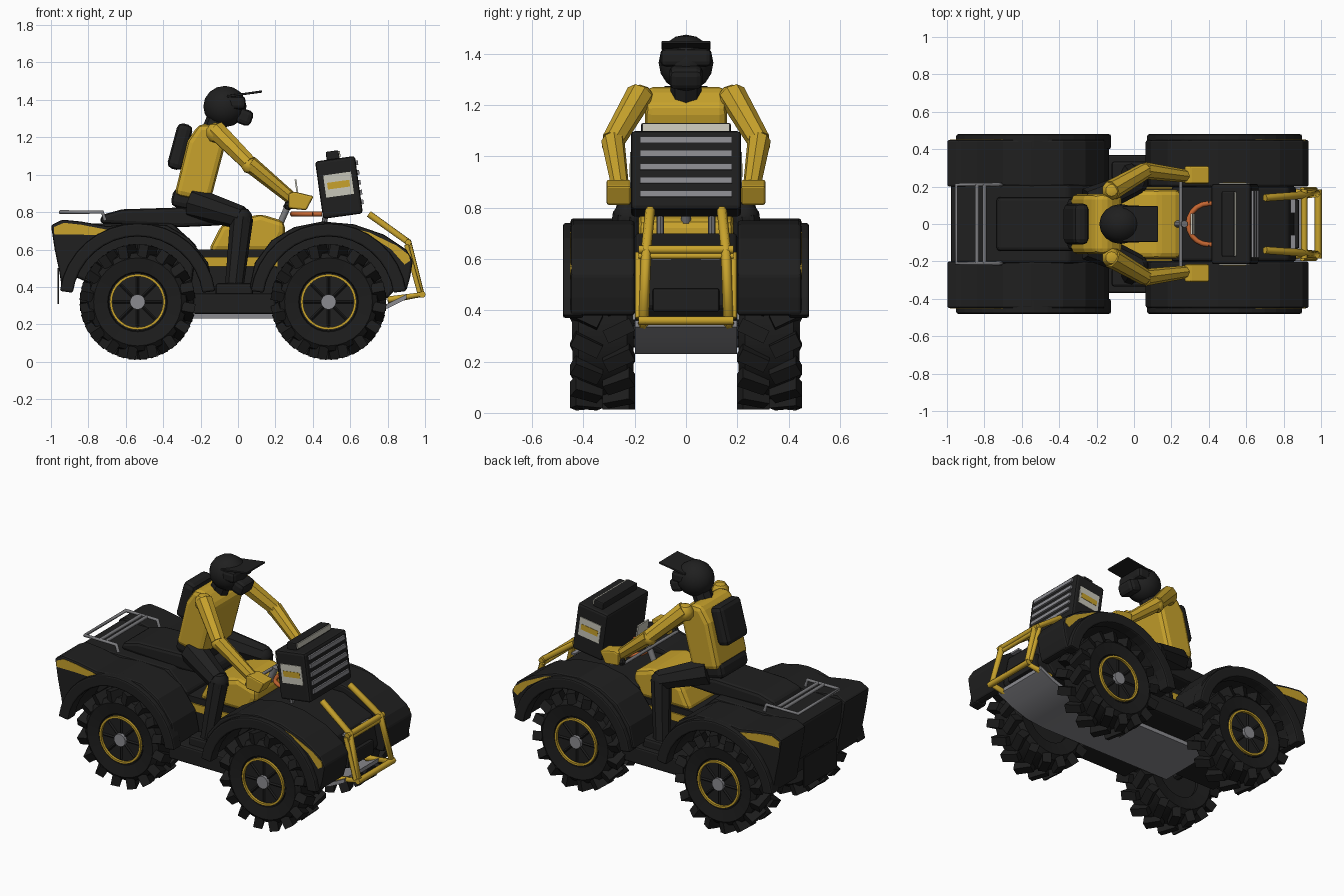
import bpy, bmesh
from math import radians, sin, cos, pi
from mathutils import Vector, Matrix

cube = bpy.data.objects.get("Cube")
if cube:
    bpy.data.objects.remove(cube, do_unlink=True)


def material(name, r, g, b):
    m = bpy.data.materials.new(name)
    m.use_nodes = True
    m.diffuse_color = (r, g, b, 1)
    m.node_tree.nodes["Principled BSDF"].inputs["Base Color"].default_value = (r, g, b, 1)
    return m


YELLOW = material("yellow", .58, .365, .025)
BLACK = material("black", .014, .014, .014)
RUBBER = material("rubber", .012, .012, .012)
GREY = material("metal grey", .2, .2, .21)
SILVER = material("slat silver", .26, .26, .28)
BEIGE = material("pale beige", .58, .57, .49)
ORANGE = material("orange", .55, .13, .03)


def finish(name, bm, mat, mirror=False, bevel=0, smooth=False):
    bmesh.ops.recalc_face_normals(bm, faces=bm.faces)
    me = bpy.data.meshes.new(name)
    bm.to_mesh(me)
    bm.free()
    me.materials.append(mat)
    ob = bpy.data.objects.new(name, me)
    bpy.context.collection.objects.link(ob)
    if bevel:
        mod = ob.modifiers.new("Bevel", "BEVEL")
        mod.width, mod.segments, mod.limit_method = bevel, 2, "ANGLE"
    if mirror:
        mod = ob.modifiers.new("Mirror", "MIRROR")
        mod.use_axis = (False, True, False)
        mod.use_mirror_merge = False
    if smooth:
        bpy.ops.object.select_all(action="DESELECT")
        ob.select_set(True)
        bpy.context.view_layer.objects.active = ob
        bpy.ops.object.shade_smooth_by_angle(angle=radians(35))
    return ob


def prism(name, pts, y0, y1, mat, mirror=False, bevel=0, smooth=False):
    """Side outline (x, z) extruded across y."""
    bm = bmesh.new()
    f = bm.faces.new([bm.verts.new((x, y0, z)) for x, z in pts])
    new = bmesh.ops.extrude_face_region(bm, geom=[f])["geom"]
    bmesh.ops.translate(bm, vec=(0, y1 - y0, 0),
                        verts=[v for v in new if isinstance(v, bmesh.types.BMVert)])
    return finish(name, bm, mat, mirror, bevel, smooth)


def box(name, c, size, mat, tilt=0, mirror=False, bevel=0):
    bm = bmesh.new()
    mtx = Matrix.Translation(c) @ Matrix.Rotation(radians(tilt), 4, "Y") @ Matrix.Diagonal((*size, 1))
    bmesh.ops.create_cube(bm, size=1, matrix=mtx)
    return finish(name, bm, mat, mirror, bevel)


def limb(name, a, b, ra, rb, mat, mirror=True, sides=8):
    a, b = Vector(a), Vector(b)
    bm = bmesh.new()
    mtx = Matrix.Translation((a + b) / 2) @ (b - a).to_track_quat("Z", "Y").to_matrix().to_4x4()
    bmesh.ops.create_cone(bm, cap_ends=True, segments=sides, radius1=ra, radius2=rb,
                          depth=(b - a).length, matrix=mtx)
    return finish(name, bm, mat, mirror)


def ball(name, c, r, mat, scale=(1, 1, 1), mirror=False, seg=16):
    bm = bmesh.new()
    bmesh.ops.create_uvsphere(bm, u_segments=seg, v_segments=seg // 2, radius=r,
                              matrix=Matrix.Translation(c) @ Matrix.Diagonal((*scale, 1)))
    return finish(name, bm, mat, mirror, smooth=True)


def tube(name, pts, r, mat, mirror=False):
    cu = bpy.data.curves.new(name, "CURVE")
    cu.dimensions, cu.bevel_depth, cu.bevel_resolution, cu.use_fill_caps = "3D", r, 1, True
    sp = cu.splines.new("POLY")
    sp.points.add(len(pts) - 1)
    for p, co in zip(sp.points, pts):
        p.co = (*co, 1)
    tmp = bpy.data.objects.new(name + "_path", cu)
    bm = bmesh.new()
    bm.from_mesh(bpy.data.meshes.new_from_object(tmp))
    bpy.data.objects.remove(tmp)
    return finish(name, bm, mat, mirror)


def lathe(name, profile, cx, cz, mat, n=32):
    """Closed (radius, y) outline spun round a wheel axis."""
    bm = bmesh.new()
    rings = [[bm.verts.new((cx + r * cos(2 * pi * i / n), y, cz + r * sin(2 * pi * i / n)))
              for i in range(n)] for r, y in profile]
    for k, ring in enumerate(rings):
        nxt = rings[(k + 1) % len(rings)]
        for i in range(n):
            j = (i + 1) % n
            bm.faces.new((ring[i], ring[j], nxt[j], nxt[i]))
    return finish(name, bm, mat, True, smooth=True)


def arc(cx, r, a0, a1, n):
    return [(cx + r * cos(radians(a0 + (a1 - a0) * i / n)),
             .32 + r * sin(radians(a0 + (a1 - a0) * i / n))) for i in range(n + 1)]


def disc(name, cx, r, y0, y1, mat):
    limb(name, (cx, y0, .32), (cx, y1, .32), r, r, mat, sides=32)


# Wheels
FRONT, REAR, LUGS = .484, -.537, 32
for end, cx in (("front", FRONT), ("rear", REAR)):
    lathe(end + "_tyre", [(.15, .22), (.235, .205), (.262, .23), (.272, .325),
                          (.262, .42), (.235, .442), (.16, .43), (.15, .4)], cx, .32, RUBBER)
    disc(end + "_rim", cx, .155, .24, .425, BLACK)
    lathe(end + "_rim_ring", [(.136, .42), (.136, .441), (.149, .441), (.149, .42)], cx, .32, YELLOW, 40)
    disc(end + "_hub", cx, .04, .4, .445, SILVER)
    for k in range(8):
        a = k * pi / 4
        limb(end + "_spoke", (cx + .04 * cos(a), .424, .32 + .04 * sin(a)),
             (cx + .13 * cos(a), .424, .32 + .13 * sin(a)), .009, .009, RUBBER, sides=4)
    bm = bmesh.new()
    for k in range(LUGS):
        side = 1 if k % 2 else -1
        m = (Matrix.Translation((cx, .325, .32)) @ Matrix.Rotation(2 * pi * k / LUGS, 4, "Y")
             @ Matrix.Translation((0, side * .063, .273)) @ Matrix.Rotation(side * .45, 4, "Z")
             @ Matrix.Diagonal((.054, .115, .068, 1)))
        bmesh.ops.create_cube(bm, size=1, matrix=m)
    finish(end + "_tread_lugs", bm, RUBBER, True)
    limb(end + "_axle", (cx, -.25, .32), (cx, .25, .32), .03, .03, BLACK, False)

# Fenders: shell, wheel-arch lip and coloured side panel
shell_f = [(.06, .39), (.09, .53), (.18, .65), (.3, .72), (.45, .75), (.62, .735), (.78, .68),
           (.9, .6), (.935, .54), (.92, .45), (.9, .38), (.85, .38)]
shell_r = [(-.13, .39), (-.16, .53), (-.26, .66), (-.38, .73), (-.55, .74), (-.7, .725), (-.84, .75),
           (-.94, .76), (-1, .73), (-.98, .6), (-.955, .48), (-.94, .38), (-.89, .38)]
prism("front_fender", shell_f + arc(FRONT, .36, 20, 168, 12), .2, .45, BLACK, True, .012)
prism("rear_fender", shell_r + arc(REAR, .36, 160, 12, 12), .2, .45, BLACK, True, .012)
for end, cx in (("front", FRONT), ("rear", REAR)):
    prism(end + "_arch_lip", arc(cx, .42, 8, 172, 16) + arc(cx, .35, 172, 8, 16), .4, .48, BLACK, True, .01)
prism("front_fender_panel", [(.58, .722), (.7, .692), (.85, .62), (.915, .57), (.92, .54), (.89, .52),
                             (.82, .6), (.72, .665)], .447, .452, YELLOW, True)
prism("rear_fender_panel", [(-.63, .69), (-.72, .71), (-.84, .733), (-.93, .743), (-.985, .72),
                            (-.982, .68), (-.85, .68), (-.72, .675)], .447, .452, YELLOW, True)

# Body, seat and chassis
prism("rear_body", [(-.98, .74), (-.97, .6), (-.93, .48), (-.75, .4), (-.25, .4), (-.22, .62), (-.35, .74)],
      -.21, .21, BLACK, bevel=.015)
prism("front_hood", [(.2, .66), (.3, .7), (.62, .7), (.83, .61), (.87, .42), (.8, .34), (.2, .34)],
      -.2, .2, BLACK, bevel=.015)
box("grille_panel", (.868, 0, .44), (.03, .26, .09), BLACK, bevel=.008)
box("headlight", (.85, .095, .603), (.025, .075, .012), SILVER, mirror=True)
box("chassis", (-.1, 0, .41), (1.3, .3, .3), BLACK)
box("centre_body", (-.02, 0, .47), (.56, .38, .26), BLACK)
box("side_stripe", (-.03, .194, .535), (.5, .009, .05), YELLOW, mirror=True)
prism("tank", [(-.16, .59), (-.09, .73), (.0, .76), (.12, .79), (.25, .75), (.25, .69), (.2, .59)],
      -.185, .185, YELLOW, bevel=.03)
prism("seat", [(-.74, .74), (-.73, .785), (-.62, .815), (-.3, .825), (-.1, .79), (-.08, .73), (-.3, .72)],
      -.145, .145, BLACK, bevel=.02)
box("footwell", (-.02, .27, .31), (.44, .2, .11), BLACK, mirror=True, bevel=.012)
prism("skid_plate", [(-.42, .23), (.55, .23), (.68, .245), (.8, .285), (.9, .335), (.9, .36), (.8, .31),
                     (.68, .27), (.55, .255), (-.42, .255)], -.198, .198, SILVER, smooth=True)
box("rear_flap", (-.96, 0, .405), (.008, .34, .19), BLACK)
box("mud_flap", (-.92, .32, .42), (.03, .2, .08), BLACK, mirror=True)

# Rear rack
tube("rack_frame", [(-.71, -.21, .755), (-.725, -.21, .8), (-.95, -.21, .8), (-.95, .21, .8),
                    (-.725, .21, .8), (-.71, .21, .755)], .011, GREY)
for x in (-.84, -.8):
    tube("rack_bar", [(x, -.21, .8), (x, .21, .8)], .011, GREY)

# Front bumper frame
tube("bumper_rail", [(.7, .14, .79), (.91, .155, .64), (.985, .165, .36), (.8, .17, .33)], .02, YELLOW, True)
tube("bumper_outer_rail", [(.9, .185, .625), (.97, .185, .37)], .014, YELLOW, True)
for x, z, r in ((.91, .637, .018), (.91, .612, .014), (.985, .36, .019)):
    tube("bumper_crossbar", [(x, -.185, z), (x, .185, z)], r, YELLOW)

# Slatted case on the nose; parts are laid out in its tilted frame
TILT = -8


def on_case(dx, y, dz):
    return Vector((.54, 0, .932)) + Matrix.Rotation(radians(TILT), 3, "Y") @ Vector((dx, y, dz))


box("case", on_case(0, 0, 0), (.215, .43, .31), BLACK, TILT, bevel=.015)
box("case_lid", on_case(-.01, 0, .173), (.07, .35, .05), BLACK, TILT, bevel=.008)
box("lid_face", on_case(.027, 0, .177), (.009, .34, .032), BEIGE, TILT)
for k in range(5):
    box("case_slat", on_case(.111, 0, .118 - k * .053), (.016, .36, .025), SILVER, TILT)
box("case_plate", on_case(0, .215, .015), (.15, .008, .12), BEIGE, TILT, mirror=True)
box("case_plate_stripe", on_case(0, .217, .015), (.12, .008, .036), YELLOW, TILT, mirror=True)
limb("case_bracket", (.45, .1, .66), (.47, .1, .8), .015, .015, GREY)

# Steering
tube("steering_column", [(.2, 0, .68), (.27, 0, .84)], .02, GREY)
tube("handlebar", [(.25, -.27, .83), (.25, .27, .83)], .01, GREY)
tube("steering_hoop", [(.4 - .11 * sin(pi * i / 10), .11 * cos(pi * i / 10), .79) for i in range(11)],
     .014, ORANGE)
tube("hoop_support", [(.4, .11, .79), (.45, .11, .79)], .014, ORANGE, True)
box("instrument_screen", (.315, 0, .92), (.009, .11, .11), BEIGE, TILT)

# Rider
prism("torso", [(-.21, 1.27), (-.14, 1.27), (-.06, 1.19), (-.15, .85), (-.34, .89), (-.27, 1.18)],
      -.16, .16, YELLOW, bevel=.03)
box("backpack", (-.31, 0, 1.15), (.085, .22, .25), BLACK, 15, bevel=.03)
box("pelvis", (-.25, 0, .86), (.21, .28, .1), BLACK, 12, bevel=.03)
limb("neck", (-.14, 0, 1.22), (-.09, 0, 1.34), .06, .06, BLACK, False)
ball("shoulder", (-.12, .18, 1.225), .055, YELLOW, mirror=True, seg=10)
limb("upper_arm", (-.12, .18, 1.24), (.06, .285, 1.06), .055, .045, YELLOW)
ball("elbow", (.06, .285, 1.05), .045, YELLOW, mirror=True, seg=10)
limb("forearm", (.06, .285, 1.06), (.29, .255, .87), .046, .034, YELLOW)
prism("glove", [(.27, .9), (.3, .91), (.405, .885), (.365, .81), (.27, .82)], .215, .31, YELLOW, True, .01)
ball("grip", (.27, .27, .835), .025, BLACK, mirror=True, seg=8)
limb("thigh", (-.24, .11, .85), (.02, .225, .77), .085, .062, BLACK)
ball("knee", (.02, .225, .765), .062, BLACK, mirror=True, seg=10)
limb("shin", (.02, .225, .77), (-.02, .275, .4), .062, .05, BLACK)
box("boot", (-.02, .285, .37), (.2, .1, .1), BLACK, mirror=True, bevel=.015)

# Helmet
ball("helmet", (-.07, 0, 1.365), .11, BLACK, (1.05, .97, 1))
box("chin_guard", (.035, 0, 1.308), (.085, .13, .085), BLACK, 20, bevel=.025)
box("goggles", (-.005, 0, 1.385), (.09, .2, .07), BLACK, bevel=.02)
box("helmet_peak", (.035, 0, 1.432), (.19, .19, .012), BLACK, -8, bevel=.004)
